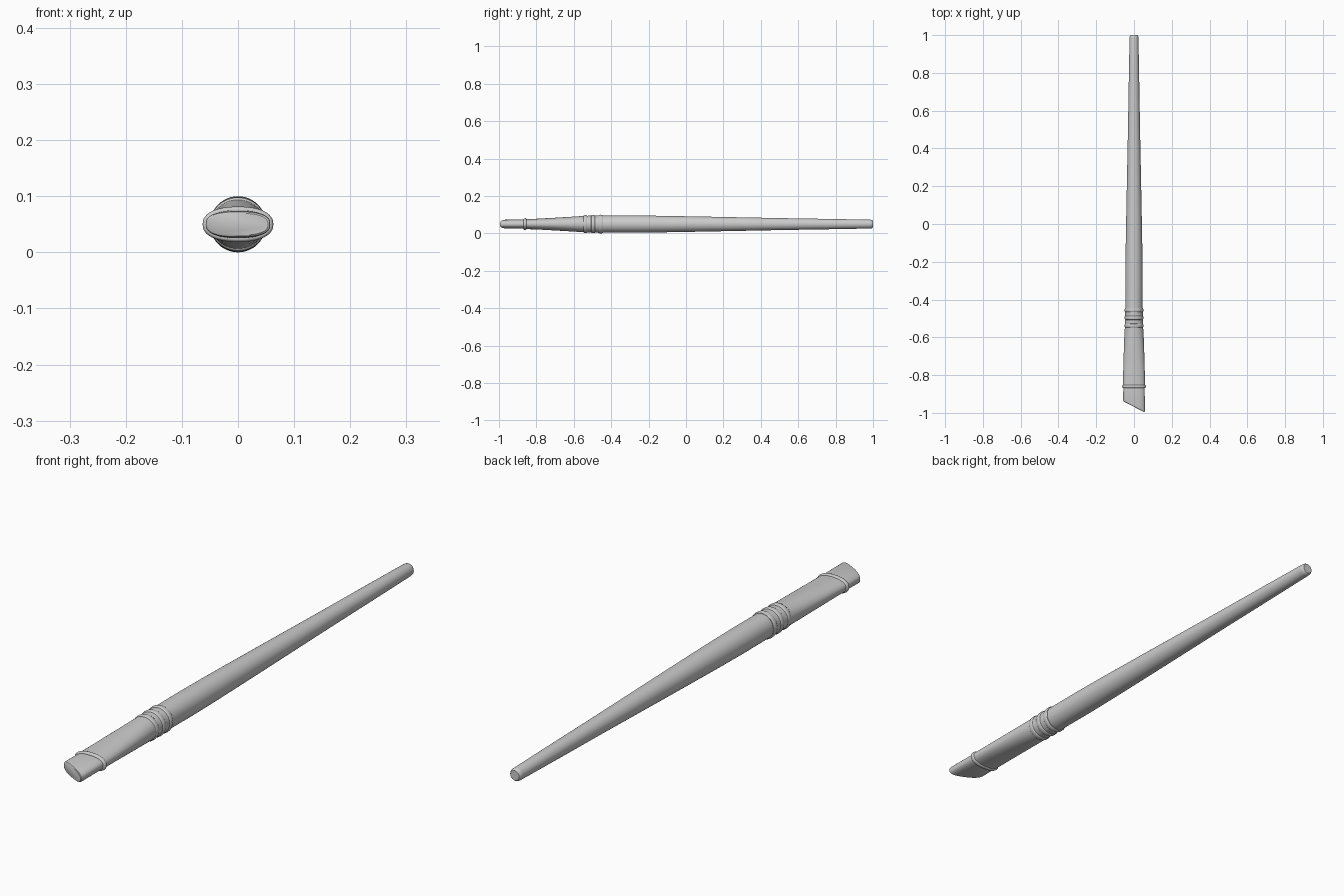
import bpy, bmesh, math

if "Cube" in bpy.data.objects:
    bpy.data.objects.remove(bpy.data.objects["Cube"])

CZ = 0.05   # height of the brush axis
N = 48      # sides around the axis


def loft(name, stations, slant=None):
    """Skin rounded sections (y, half width, half height, roundness) along y."""
    bm = bmesh.new()
    rings = []
    for i, (y, rx, rz, e) in enumerate(stations):
        ring = []
        for k in range(N):
            a = 2 * math.pi * k / N
            c, s = math.cos(a), math.sin(a)
            x = rx * math.copysign(abs(c) ** (2 / e), c)
            z = rz * math.copysign(abs(s) ** (2 / e), s)
            sh = slant[i] * x if slant else 0
            ring.append(bm.verts.new((x, y + sh, CZ + z)))
        rings.append(ring)
    for r0, r1 in zip(rings, rings[1:]):
        for k in range(N):
            j = (k + 1) % N
            bm.faces.new((r0[k], r0[j], r1[j], r1[k]))
    bm.faces.new(rings[0])
    bm.faces.new(rings[-1])
    bmesh.ops.recalc_face_normals(bm, faces=bm.faces)
    me = bpy.data.meshes.new(name)
    bm.to_mesh(me)
    bm.free()
    ob = bpy.data.objects.new(name, me)
    bpy.context.collection.objects.link(ob)
    bpy.ops.object.select_all(action='DESELECT')
    ob.select_set(True)
    bpy.context.view_layer.objects.active = ob
    bpy.ops.object.shade_smooth_by_angle(angle=math.radians(35))
    return ob


def bead(name, y, half, rx, rz, lift, e=2):
    """Rounded raised band around the ferrule."""
    st = []
    for i in range(9):
        t = math.pi * i / 8
        h = lift * math.sin(t)
        st.append((y - half * math.cos(t), rx + h, rz + h, e))
    return loft(name, st)


# long tapering wooden handle with a softly rounded end
loft("handle", [(-0.46, 0.0455, 0.0455, 2), (-0.3, 0.046, 0.046, 2),
                (-0.15, 0.0445, 0.0445, 2), (0.1, 0.040, 0.040, 2),
                (0.5, 0.032, 0.032, 2), (0.8, 0.027, 0.027, 2),
                (0.985, 0.0235, 0.0235, 2), (0.995, 0.022, 0.022, 2),
                (1.0, 0.018, 0.018, 2)])

# metal ferrule, flattened at the front and round at the handle
loft("ferrule", [(-0.865, 0.0585, 0.0265, 2.3), (-0.80, 0.0575, 0.0285, 2.25),
                 (-0.70, 0.0550, 0.0340, 2.15), (-0.60, 0.0515, 0.0400, 2.05),
                 (-0.54, 0.0480, 0.0440, 2), (-0.50, 0.0465, 0.0455, 2),
                 (-0.445, 0.0470, 0.0470, 2)])

# crimped bands and front lip
bead("ferrule_lip", -0.86, 0.008, 0.058, 0.0265, 0.005, 2.3)
for i, y in enumerate((-0.538, -0.497, -0.456)):
    r = 0.0445 + 0.001 * i
    bead("crimp_band_%d" % (i + 1), y, 0.010, 0.0465, r, 0.0035)

# bristles cut at a slant
S = -0.52
loft("bristles", [(-0.968, 0.0535, 0.0195, 2.6), (-0.966, 0.0565, 0.0220, 2.6),
                  (-0.960, 0.0575, 0.0235, 2.6), (-0.855, 0.0565, 0.0250, 2.4)],
     [S, S, S, 0])
